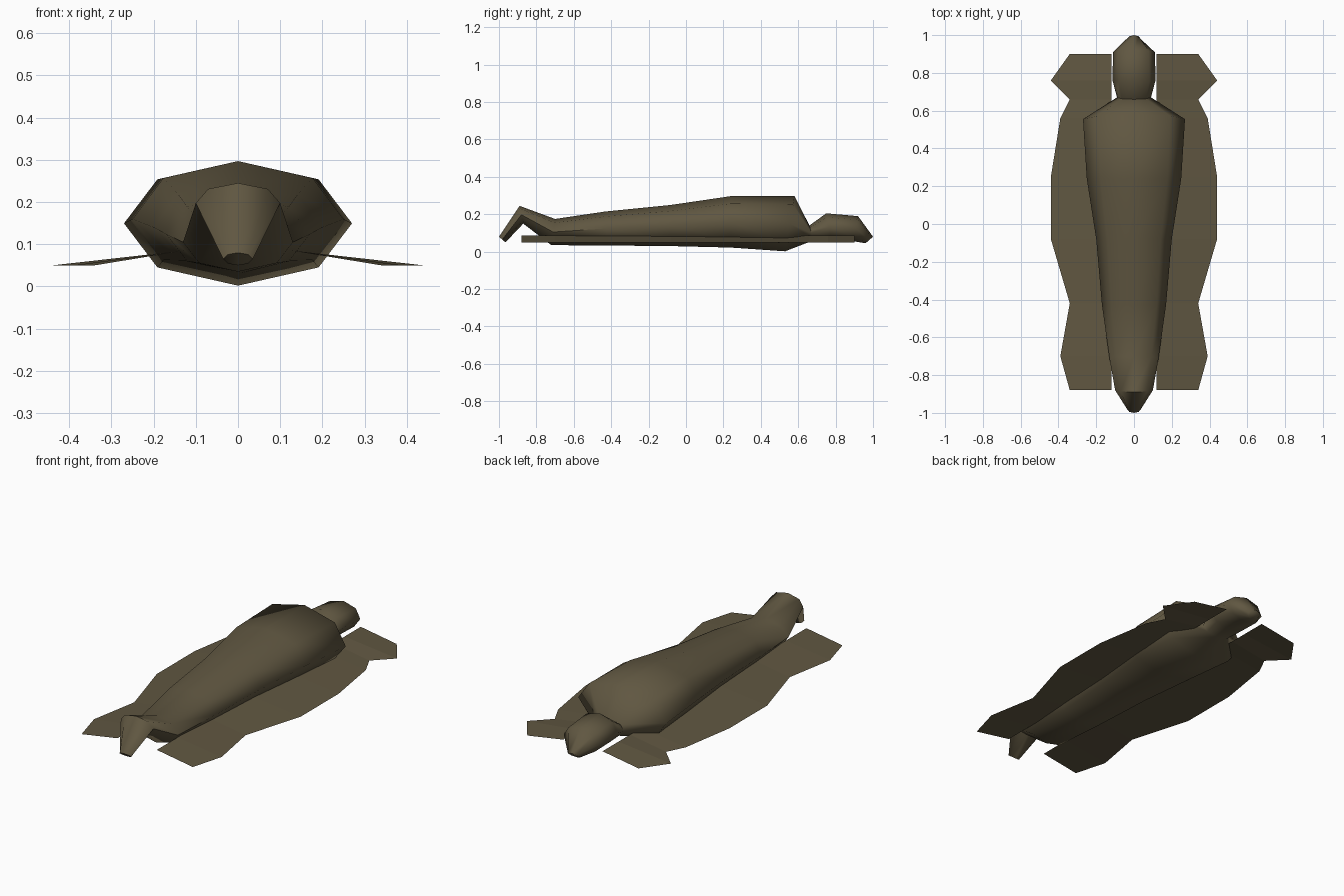
import bpy, math

if "Cube" in bpy.data.objects:
    bpy.data.objects.remove(bpy.data.objects["Cube"])

cloth = bpy.data.materials.new("dull brown cloth")
cloth.diffuse_color = (0.117, 0.095, 0.053, 1)
cloth.use_nodes = True
cloth.node_tree.nodes["Principled BSDF"].inputs["Base Color"].default_value = cloth.diffuse_color


def make_object(name, verts, faces):
    mesh = bpy.data.meshes.new(name)
    mesh.from_pydata(verts, [], faces)
    mesh.materials.append(cloth)
    obj = bpy.data.objects.new(name, mesh)
    bpy.context.collection.objects.link(obj)
    return obj


# Wrapped body: tilted octagonal rings from feet to head
# each ring: top y, top z, bottom y, bottom z, half width
rings = [
    (-1.00, 0.08, -0.965, 0.05, 0.035),   # toes
    (-0.89, 0.245, -0.87, 0.15, 0.10),    # instep
    (-0.70, 0.175, -0.72, 0.035, 0.13),   # ankles
    (-0.43, 0.215, -0.42, 0.033, 0.17),   # knees
    (-0.08, 0.25, -0.08, 0.03, 0.20),     # thighs
    (0.24, 0.297, 0.24, 0.022, 0.25),     # waist
    (0.58, 0.297, 0.53, 0.002, 0.27),     # shoulders
    (0.66, 0.14, 0.68, 0.06, 0.09),       # neck
    (0.75, 0.205, 0.78, 0.06, 0.115),     # cheeks
    (0.92, 0.19, 0.90, 0.055, 0.11),      # forehead
    (1.00, 0.08, 0.96, 0.045, 0.035),     # crown
]
SIDES = 8
verts, faces = [], []
for ty, tz, by, bz, w in rings:
    for i in range(SIDES):
        a = 2 * math.pi * i / SIDES
        t = (1 + math.cos(a)) / 2
        verts.append((w * math.sin(a), by + (ty - by) * t, bz + (tz - bz) * t))
for r in range(len(rings) - 1):
    for i in range(SIDES):
        j = (i + 1) % SIDES
        a, b = r * SIDES, (r + 1) * SIDES
        faces.append((a + i, a + j, b + j, b + i))
last = (len(rings) - 1) * SIDES
faces.append(tuple(reversed(range(SIDES))))
faces.append(tuple(range(last, last + SIDES)))
body = make_object("wrapped_body", verts, faces)
bpy.context.view_layer.objects.active = body
body.select_set(True)
bpy.ops.object.mode_set(mode='EDIT')
bpy.ops.mesh.select_all(action='SELECT')
bpy.ops.mesh.normals_make_consistent(inside=False)
bpy.ops.object.mode_set(mode='OBJECT')
bpy.ops.object.shade_smooth_by_angle(angle=math.radians(75))

# Ground sheet: one wavy-edged strip on each side
edge = [(0.34, -0.88), (0.39, -0.70), (0.34, -0.42), (0.44, -0.08), (0.44, 0.25),
        (0.39, 0.56), (0.34, 0.66), (0.44, 0.76), (0.34, 0.90)]
for side, label in ((1, "right"), (-1, "left")):
    verts, faces = [], []
    for x, y in edge:
        verts += [(side * 0.12, y, 0.086), (side * x, y, 0.05)]
    for k in range(len(edge) - 1):
        f = (2 * k, 2 * k + 1, 2 * k + 3, 2 * k + 2)
        faces.append(f if side > 0 else f[::-1])
    make_object(label + "_sheet", verts, faces)
